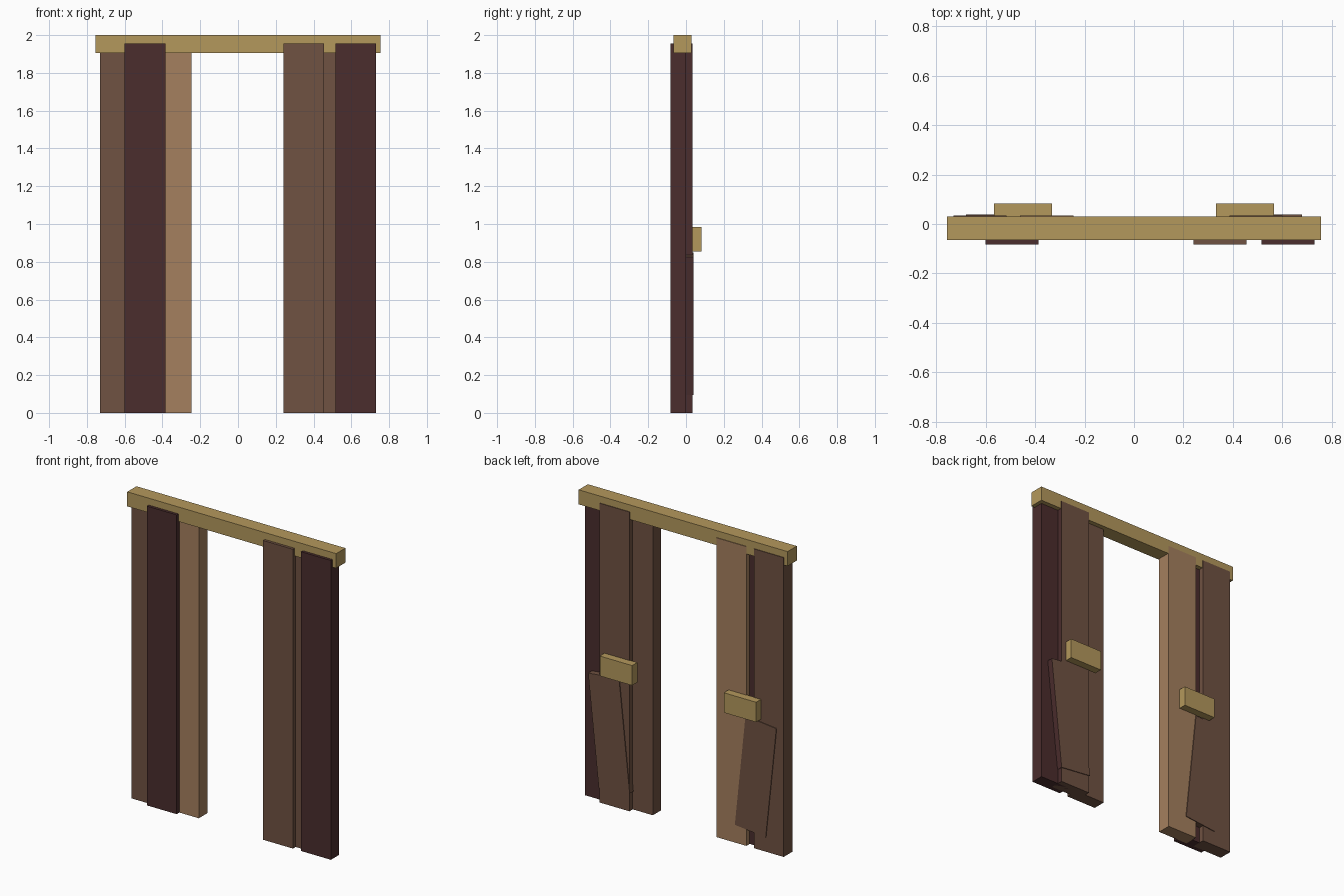
import bpy
from math import radians
from mathutils import Vector, Matrix

if "Cube" in bpy.data.objects:
    bpy.data.objects.remove(bpy.data.objects["Cube"])


def material(name, rgb):
    m = bpy.data.materials.new(name)
    m.use_nodes = True
    m.diffuse_color = (*rgb, 1)
    m.node_tree.nodes["Principled BSDF"].inputs["Base Color"].default_value = (*rgb, 1)
    return m


ochre = material("ochre wood", (0.456, 0.314, 0.107))
brown = material("brown wood", (0.162, 0.084, 0.054))
dark = material("dark wood", (0.069, 0.026, 0.026))
light = material("light wood", (0.376, 0.216, 0.112))


def box(name, xs, ys, zs, mat, tilt=0, side_mat=None):
    """Box from its ranges, tilted about y; side_mat colours the +x face."""
    low, high = (Vector(v) for v in zip(xs, ys, zs))
    bpy.ops.mesh.primitive_cube_add(size=1)
    ob = bpy.context.object
    ob.name = ob.data.name = name
    ob.data.transform(Matrix.Diagonal((*(high - low), 1)))
    ob.data.transform(Matrix.Rotation(radians(tilt), 4, "Y"))
    ob.location = (low + high) / 2
    ob.data.materials.append(mat)
    if side_mat:
        ob.data.materials.append(side_mat)
        for face in ob.data.polygons:
            face.material_index = int(face.normal.x > 0.9)
    return ob


# Lintel across the top
box("top_beam", (-0.755, 0.755), (-0.065, 0.03), (1.905, 2), ochre)

# Upright planks in two overlapping layers
WIDTH, TOP = 0.215, 1.955
FRONT, BACK = (-0.083, 0.0), (-0.055, 0.034)
for name, x, layer, mat, side in (
    ("front_plank_right", -0.6, FRONT, dark, None),
    ("front_plank_inner_left", 0.24, FRONT, brown, None),
    ("front_plank_outer_left", 0.515, FRONT, dark, None),
    ("back_plank_outer_right", -0.73, BACK, brown, None),
    ("back_plank_inner_right", -0.46, BACK, light, None),
    ("back_plank_left", 0.385, BACK, brown, dark),
):
    box(name, (x, x + WIDTH), layer, (0, TOP), mat, side_mat=side)

# Leaning boards and blocks on the back, mirrored left and right
for label, s in (("left", 1), ("right", -1)):
    centre = 0.53 * s
    box("leaning_board_" + label, (centre - 0.112, centre + 0.112), (0.0, 0.039),
        (0.105, 0.84), brown, tilt=6 * s, side_mat=dark if s > 0 else None)
    centre = 0.448 * s
    box("back_block_" + label, (centre - 0.117, centre + 0.117), (0.03, 0.083),
        (0.855, 0.985), ochre)
